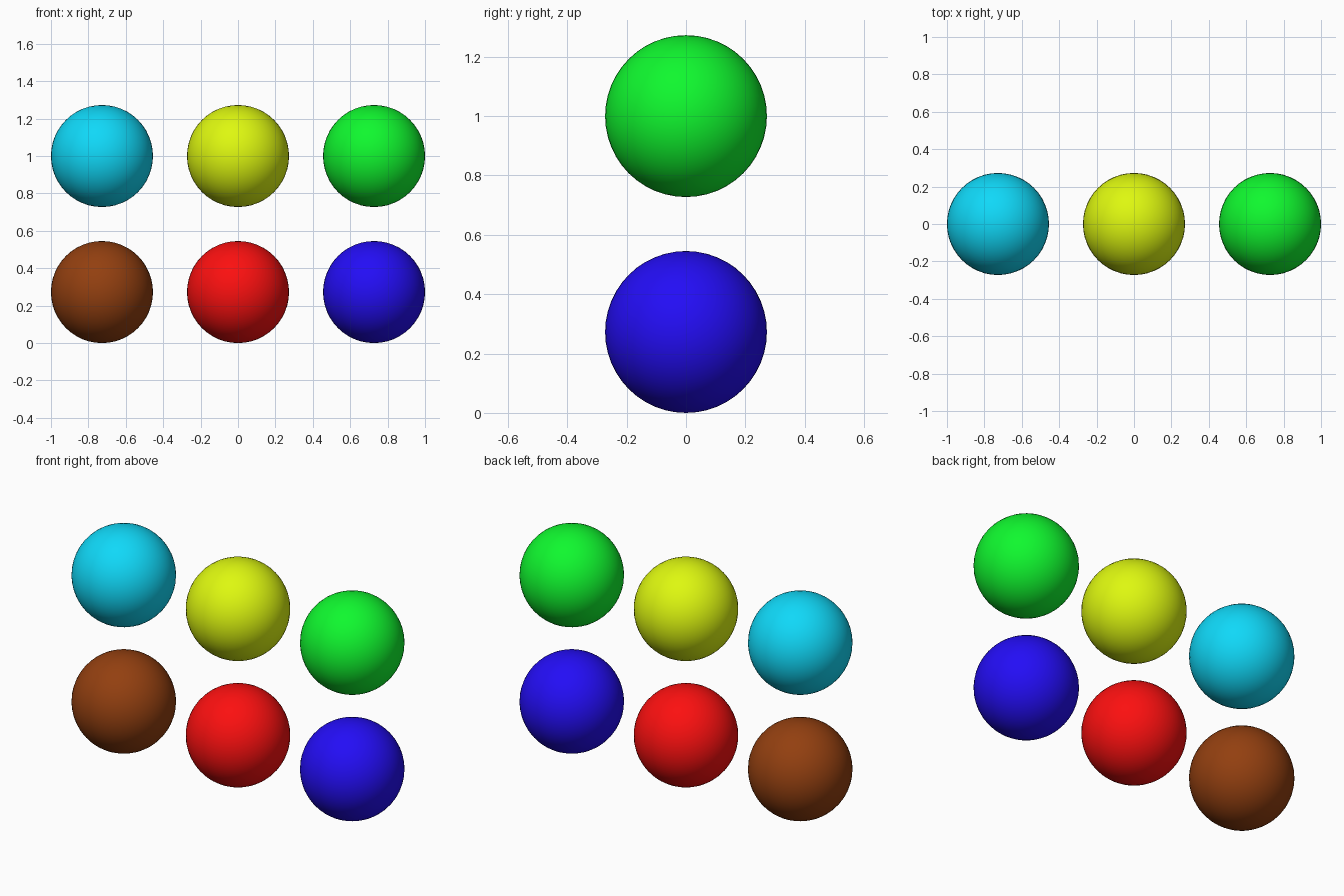
import bpy

if "Cube" in bpy.data.objects:
    bpy.data.objects.remove(bpy.data.objects["Cube"])

RADIUS = 0.2727
SPACING = 1 - RADIUS


def ball(name, column, row, color):
    """Smooth coloured sphere at a grid position."""
    bpy.ops.mesh.primitive_uv_sphere_add(
        segments=48, ring_count=24, radius=RADIUS,
        location=(column * SPACING, 0, RADIUS + row * SPACING))
    obj = bpy.context.object
    obj.name = name
    bpy.ops.object.shade_smooth()
    mat = bpy.data.materials.new(name + "_paint")
    mat.diffuse_color = (*color, 1)
    mat.use_nodes = True
    mat.node_tree.nodes["Principled BSDF"].inputs["Base Color"].default_value = mat.diffuse_color
    obj.data.materials.append(mat)


# Bottom row
ball("brown_ball", -1, 0, (0.29, 0.05, 0.005))
ball("red_ball", 0, 0, (0.97, 0.005, 0.005))
ball("blue_ball", 1, 0, (0.017, 0.004, 0.92))

# Top row
ball("cyan_ball", -1, 1, (0.005, 0.69, 0.94))
ball("yellow_ball", 0, 1, (0.73, 0.94, 0.005))
ball("green_ball", 1, 1, (0.005, 0.94, 0.028))
